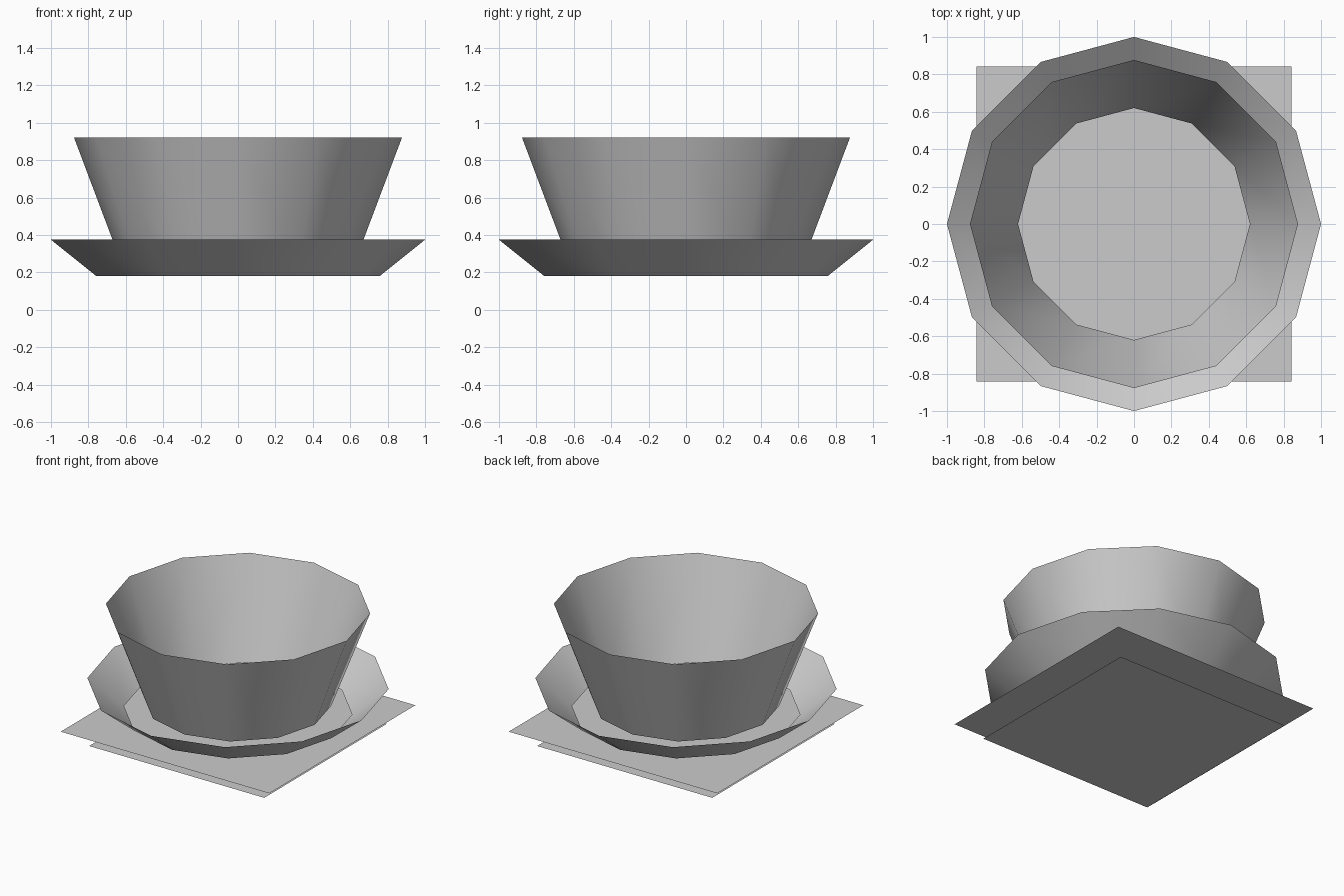
import bpy
from math import pi

cube = bpy.data.objects.get("Cube")
if cube:
    bpy.data.objects.remove(cube, do_unlink=True)

grey = bpy.data.materials.new("light_grey")
grey.use_nodes = True
colour = (0.6, 0.6, 0.6, 1)
grey.diffuse_color = colour
grey.node_tree.nodes["Principled BSDF"].inputs["Base Color"].default_value = colour


def finish(name):
    obj = bpy.context.object
    obj.name = obj.data.name = name
    obj.data.materials.append(grey)
    return obj


def sheet(name, half, z):
    """Flat square sheet."""
    bpy.ops.mesh.primitive_plane_add(size=2 * half, location=(0, 0, z))
    finish(name)


def flared_ring(name, r_low, r_high, z_low, z_high):
    """Open twelve-sided wall that widens upward."""
    bpy.ops.mesh.primitive_cone_add(
        vertices=12, radius1=r_low, radius2=r_high, depth=z_high - z_low,
        end_fill_type='NOTHING', location=(0, 0, (z_low + z_high) / 2))
    finish(name)
    bpy.ops.object.shade_smooth_by_angle(angle=pi / 4)


# Two stacked ground sheets
sheet("lower_sheet", 0.707, 0)
sheet("upper_sheet", 0.842, 0.12)

# Shallow outer ring and tall inner ring
flared_ring("outer_ring", 0.757, 1.0, 0.18, 0.375)
flared_ring("inner_ring", 0.62, 0.877, 0.24, 0.922)
